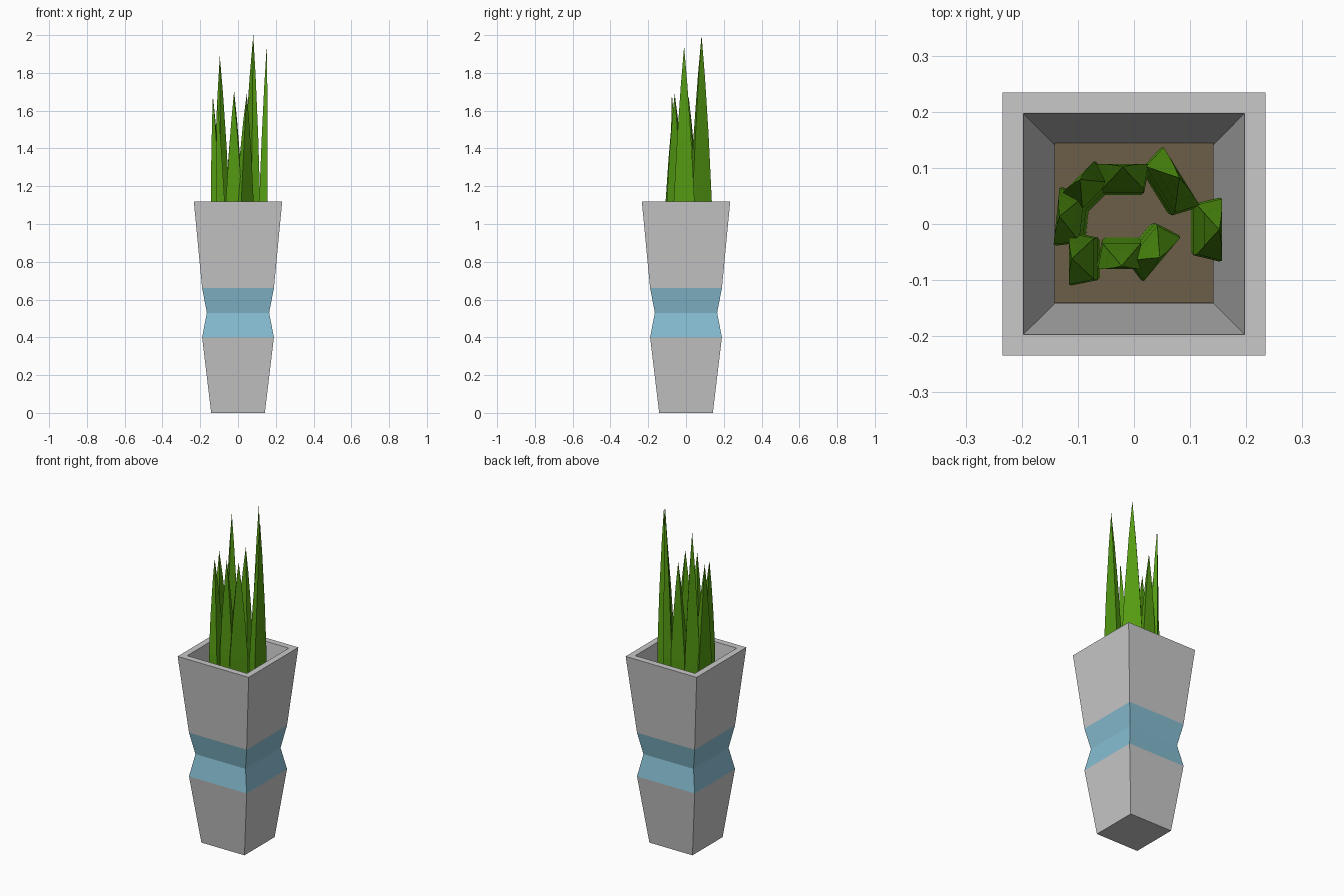
import bpy, bmesh, math
from mathutils import Vector

if "Cube" in bpy.data.objects:
    bpy.data.objects.remove(bpy.data.objects["Cube"])


def material(name, rgb):
    m = bpy.data.materials.new(name)
    m.diffuse_color = (*rgb, 1)
    m.use_nodes = True
    m.node_tree.nodes["Principled BSDF"].inputs["Base Color"].default_value = m.diffuse_color
    return m


GREY = material("light grey", (0.58, 0.58, 0.58))
BLUE = material("soft blue", (0.24, 0.51, 0.64))
SOIL = material("brown soil", (0.15, 0.112, 0.065))
GREEN = material("leaf green", (0.09, 0.33, 0.006))


def loft(name, rings, mats, cap_end=True, tip=None):
    """Skin four-sided rings into a closed solid."""
    bm = bmesh.new()
    loops = [[bm.verts.new(p) for p in ring] for ring in rings]
    n = len(loops[0])
    for a, b in zip(loops, loops[1:]):
        for i in range(n):
            j = (i + 1) % n
            bm.faces.new((a[i], a[j], b[j], b[i]))
    bm.faces.new(loops[0][::-1])
    if tip is not None:
        t = bm.verts.new(tip)
        for i in range(n):
            bm.faces.new((loops[-1][i], loops[-1][(i + 1) % n], t))
    elif cap_end:
        bm.faces.new(loops[-1])
    bmesh.ops.recalc_face_normals(bm, faces=bm.faces[:])
    me = bpy.data.meshes.new(name)
    bm.to_mesh(me)
    bm.free()
    for m in mats:
        me.materials.append(m)
    ob = bpy.data.objects.new(name, me)
    bpy.context.collection.objects.link(ob)
    return ob


def square(h, z):
    return [(-h, -h, z), (h, -h, z), (h, h, z), (-h, h, z)]


# Pot: outer profile up to the rim, then down the inside
profile = [(0.142, 0), (0.19, 0.40), (0.165, 0.53), (0.19, 0.66),
           (0.234, 1.12), (0.197, 1.12), (0.142, 0.60)]
pot = loft("pot", [square(h, z) for h, z in profile], [GREY, BLUE])
# Blue waist band: outer faces between the two band heights
for f in pot.data.polygons:
    c = f.center
    if 0.40 < c.z < 0.66 and f.normal.dot(Vector((c.x, c.y, 0))) > 0.05:
        f.material_index = 1

# Soil
loft("soil", [[(x, y, z) for x, y in ((-.142, -.141), (.142, -.141), (.142, .155), (-.142, .155))]
              for z in (0.605, 0.625)], [SOIL])


# Leaves: flat outer side, narrower inner side, tapering to a point
def leaf(i, x, y, angle, w, top):
    a = math.radians(angle)
    out = Vector((math.cos(a), math.sin(a), 0))
    side = Vector((-out.y, out.x, 0))
    rings = []
    # height, half-width factor, thickness, inward shift
    span = top - 1.12
    for z, k, t, inward in ((0.61, 0.80, 0.040, 0.016), (0.88, 0.95, 0.046, 0.005),
                            (1.12, 0.92, 0.045, 0.0), (1.12 + span * 0.4, 0.62, 0.032, 0.0),
                            (1.12 + span * 0.75, 0.29, 0.016, 0.002)):
        c = Vector((x, y, z)) - out * inward
        rings.append([c - side * w * k, c + side * w * k,
                      c - out * t + side * w * k * 0.8, c - out * t - side * w * k * 0.8])
    tip = Vector((x, y, top)) - out * 0.005
    loft(f"leaf_{i}", rings, [GREEN], tip=tip)


leaves = [(0.157, -0.010, 0, 0.060, 1.94), (0.085, 0.085, 32, 0.066, 2.00),
          (-0.020, 0.107, 90, 0.050, 1.70), (-0.100, 0.083, 135, 0.045, 1.89),
          (-0.138, 0.014, 174, 0.055, 1.68), (-0.116, -0.062, 180, 0.050, 1.67),
          (-0.022, -0.080, 270, 0.046, 1.69), (0.050, -0.063, -40, 0.055, 1.69)]
for i, args in enumerate(leaves, 1):
    leaf(i, *args)
